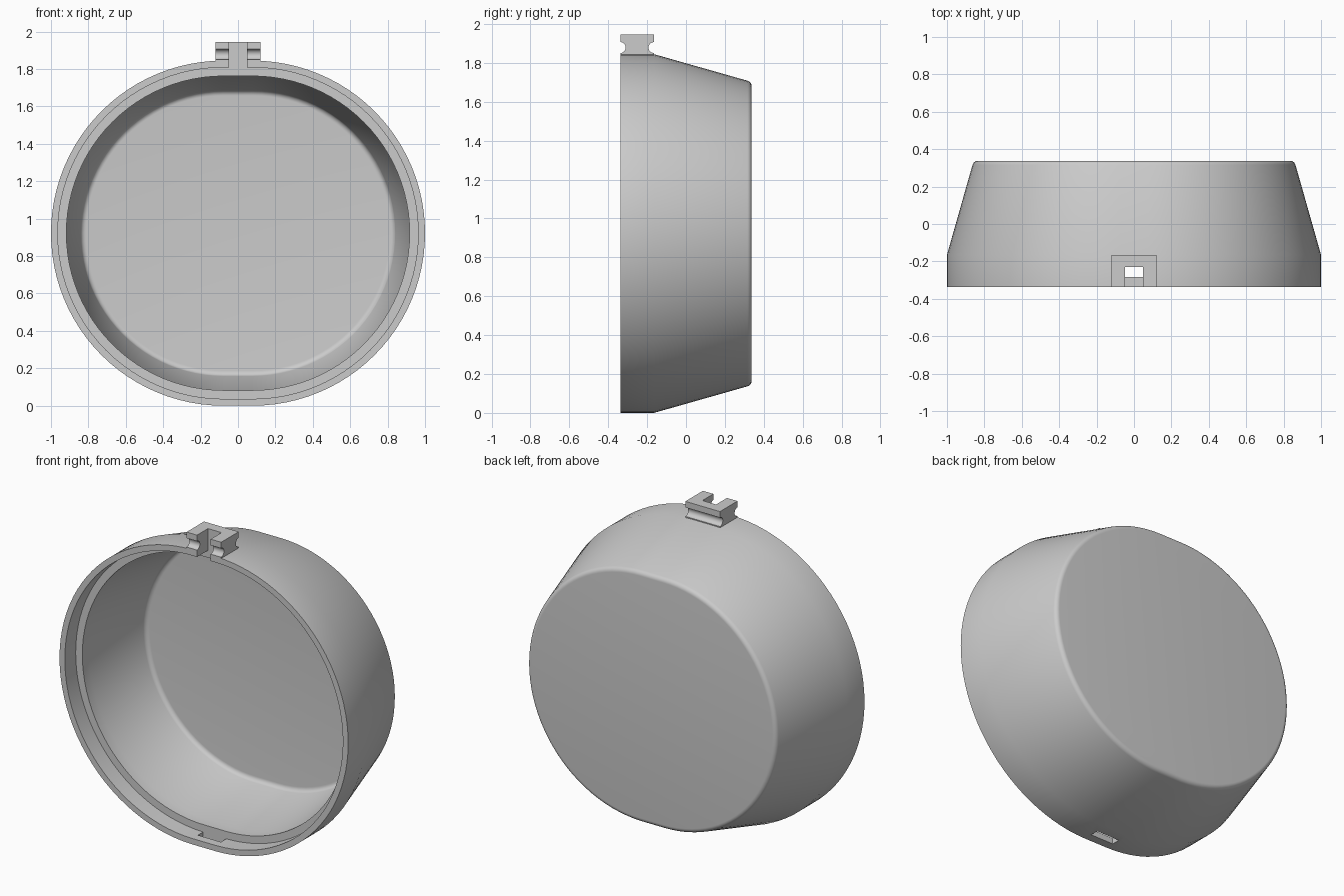
import bpy, bmesh
from math import sin, cos, pi, radians
from mathutils import Vector

old = bpy.data.objects.get("Cube")
if old:
    bpy.data.objects.remove(old, do_unlink=True)

grey = bpy.data.materials.new("plain_grey")
grey.use_nodes = True
colour = (0.6, 0.6, 0.6, 1)
grey.diffuse_color = colour
grey.node_tree.nodes["Principled BSDF"].inputs["Base Color"].default_value = colour

R = 0.9225           # outer radius of the rounded ends
FLAT = 1 - R         # half length of the straight top and bottom
FRONT, BACK = -0.338, 0.338
SHOULDER = -0.165    # where the straight band meets the taper
LEDGE = -0.23        # depth of the lid recess


def make_object(name, bm):
    bmesh.ops.recalc_face_normals(bm, faces=bm.faces)
    mesh = bpy.data.meshes.new(name)
    bm.to_mesh(mesh)
    bm.free()
    mesh.materials.append(grey)
    obj = bpy.data.objects.new(name, mesh)
    bpy.context.collection.objects.link(obj)
    return obj


def box(name, low, high):
    bm = bmesh.new()
    bmesh.ops.create_cube(bm, size=1)
    low, high = Vector(low), Vector(high)
    for v in bm.verts:
        v.co = (low + high) / 2 + v.co * (high - low)
    obj = make_object(name, bm)
    obj.hide_render = True
    return obj


def cut(obj, cutter):
    mod = obj.modifiers.new("cut", 'BOOLEAN')
    mod.operation, mod.solver, mod.object = 'DIFFERENCE', 'EXACT', cutter
    bpy.context.view_layer.objects.active = obj
    bpy.ops.object.modifier_apply(modifier=mod.name)


def smooth(obj):
    bpy.ops.object.select_all(action='DESELECT')
    obj.select_set(True)
    bpy.context.view_layer.objects.active = obj
    bpy.ops.object.shade_smooth_by_angle(angle=radians(30))


def fillet(r, y, size, start, end, steps=6):
    # quarter-like arc in (radius, depth) space
    angles = [start + (end - start) * i / steps for i in range(steps + 1)]
    return [(r + size * cos(a), y + size * sin(a)) for a in angles]


def stadium(bm, r, y, steps=48):
    ring = []
    for side in (1, -1):
        for i in range(steps + 1):
            a = pi / 2 - pi * i / steps
            ring.append(bm.verts.new((side * (FLAT + r * cos(a)), y, R + side * r * sin(a))))
    return ring


# Housing: one wall profile swept round the stadium outline, closed at the back
tilt = radians(15)
profile = fillet(0.735, 0.288 - 0.03, 0.03, pi / 2, tilt)
profile += [(0.84, SHOULDER), (0.84, LEDGE), (0.886, LEDGE), (0.886, FRONT),
            (R, FRONT), (R, SHOULDER)]
profile += fillet(0.757, BACK - 0.03, 0.03, tilt, pi / 2)
bm = bmesh.new()
rings = [stadium(bm, r, y) for r, y in profile]
for a, b in zip(rings, rings[1:]):
    for i in range(len(a)):
        j = (i + 1) % len(a)
        bm.faces.new((a[i], a[j], b[j], b[i]))
bm.faces.new(rings[0])
bm.faces.new(rings[-1])
housing = make_object("housing", bm)

# Catch on top: block with a rounded groove along its front and back
TOP, GROOVE_Z, GROOVE_R = 1.945, 1.879, 0.028
mid = (FRONT + SHOULDER) / 2
half = (SHOULDER - FRONT) / 2
arc = [(half - GROOVE_R * cos(a), GROOVE_Z + GROOVE_R * sin(a))
       for a in (-pi / 2 + pi * i / 12 for i in range(13))]
side = [(half, 1.825)] + arc + [(half, TOP)]
outline = side + [(-y, z) for y, z in reversed(side)]
bm = bmesh.new()
face = bm.faces.new([bm.verts.new((-0.12, mid + y, z)) for y, z in outline])
extruded = bmesh.ops.extrude_face_region(bm, geom=[face])["geom"]
bmesh.ops.translate(bm, vec=(0.24, 0, 0),
                    verts=[v for v in extruded if isinstance(v, bmesh.types.BMVert)])
catch = make_object("catch", bm)

# Notch through the catch and top wall, and latch slot in the bottom wall
notch = box("notch_cutter", (-0.047, -0.5, 1.75), (0.047, LEDGE, 2.1))
slot = box("slot_cutter", (-0.08, -0.283, -0.1), (0.08, LEDGE, 0.1))
cut(housing, notch)
cut(housing, slot)
cut(catch, notch)
for cutter in (notch, slot):
    bpy.data.objects.remove(cutter, do_unlink=True)
for obj in (housing, catch):
    smooth(obj)
